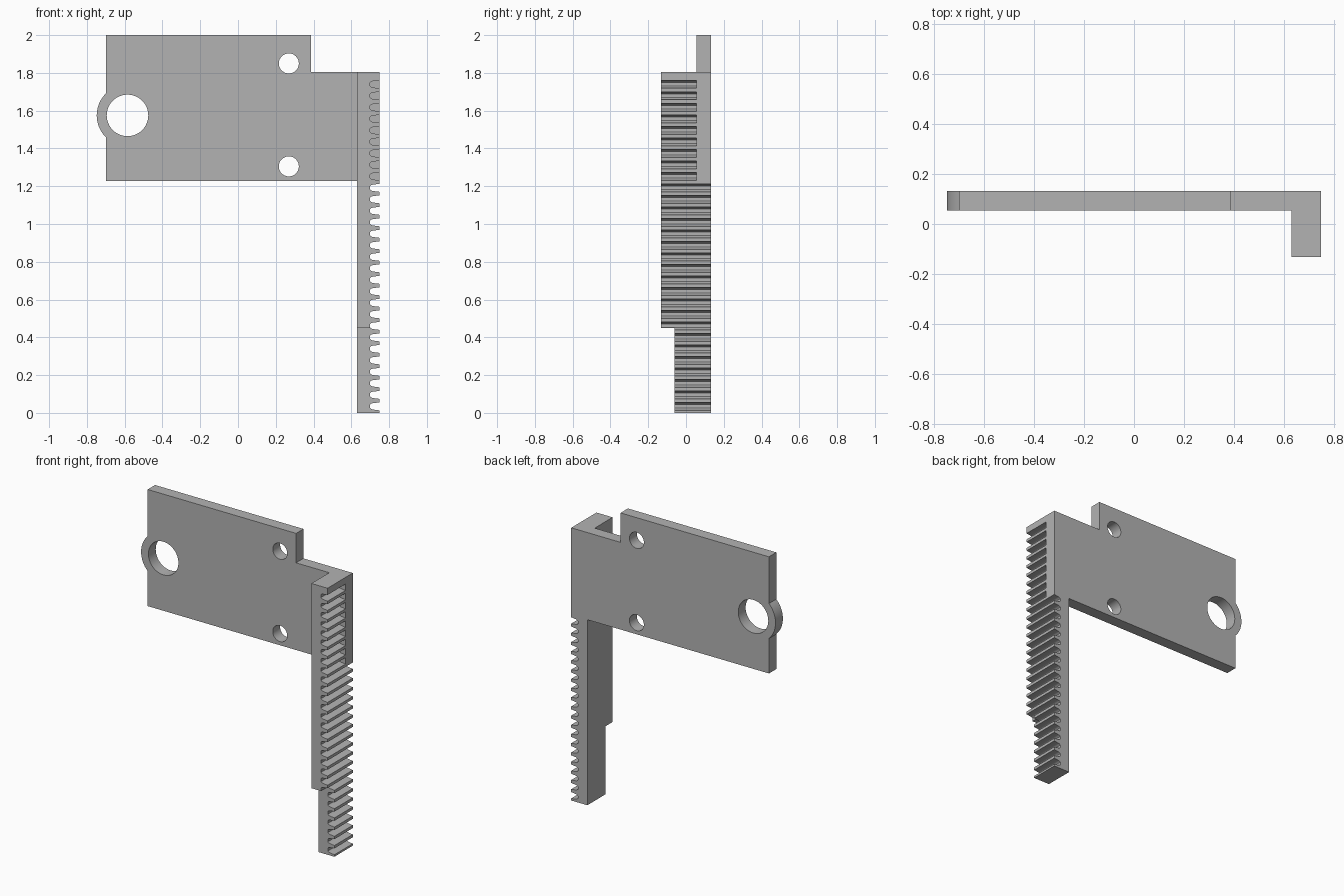
import bpy
import bmesh
from math import cos, sin, acos, tau

cube = bpy.data.objects.get("Cube")
if cube:
    bpy.data.objects.remove(cube, do_unlink=True)

grey = bpy.data.materials.new("plain grey")
grey.use_nodes = True
grey.diffuse_color = (0.45, 0.45, 0.45, 1)
grey.node_tree.nodes["Principled BSDF"].inputs["Base Color"].default_value = grey.diffuse_color

FRONT, BACK, PLATE_FRONT = -0.132, 0.132, 0.055
SIDE, TIP, ROOT = 0.63, 0.748, 0.70
PLATE_BOTTOM, SHOULDER = 1.228, 1.805


def extrude(name, outline, y0, y1):
    """Extrude a closed (x, z) outline along y."""
    bm = bmesh.new()
    face = bm.faces.new([bm.verts.new((x, y0, z)) for x, z in outline])
    moved = bmesh.ops.extrude_face_region(bm, geom=[face])["geom"]
    verts = [v for v in moved if isinstance(v, bmesh.types.BMVert)]
    bmesh.ops.translate(bm, vec=(0, y1 - y0, 0), verts=verts)
    bmesh.ops.recalc_face_normals(bm, faces=bm.faces)
    mesh = bpy.data.meshes.new(name)
    bm.to_mesh(mesh)
    bm.free()
    mesh.materials.append(grey)
    obj = bpy.data.objects.new(name, mesh)
    bpy.context.collection.objects.link(obj)
    return obj


def select(obj):
    bpy.ops.object.select_all(action='DESELECT')
    obj.select_set(True)
    bpy.context.view_layer.objects.active = obj


def cut(obj, cutter):
    """Subtract the cutter and throw it away."""
    cutter.hide_render = True
    mod = obj.modifiers.new("cut", 'BOOLEAN')
    mod.operation, mod.solver, mod.object = 'DIFFERENCE', 'EXACT', cutter
    select(obj)
    bpy.ops.object.modifier_apply(modifier=mod.name)
    bpy.data.objects.remove(cutter, do_unlink=True)


def arc(x, z, r, start, end, n):
    angles = [start + (end - start) * i / n for i in range(n + 1)]
    return [(x + r * cos(a), z + r * sin(a)) for a in angles]


def box(x0, x1, z0, z1):
    return [(x0, z0), (x1, z0), (x1, z1), (x0, z1)]


# Mounting plate: notched corner and a round lug on the left edge
EDGE, LUG_X, LUG_Z, LUG_R = -0.70, -0.585, 1.575, 0.163
half = acos((LUG_X - EDGE) / LUG_R)
lug = arc(LUG_X, LUG_Z, LUG_R, tau / 2 - half, tau / 2 + half, 20)
plate = extrude("mounting_plate", [
    (EDGE, PLATE_BOTTOM), (TIP, PLATE_BOTTOM), (TIP, SHOULDER),
    (0.387, SHOULDER), (0.387, 2), (EDGE, 2)] + lug, PLATE_FRONT, BACK)

# Lug hole and two screw holes
for x, z, r in ((LUG_X, LUG_Z, 0.11), (0.269, 1.85, 0.053), (0.269, 1.305, 0.053)):
    cut(plate, extrude("hole_cutter", arc(x, z, r, 0, tau, 48)[:-1], -0.3, 0.3))

# Gear rack: tapered teeth with rounded roots
gap = [(TIP, -0.021), (0.715, -0.017), (0.706, -0.0145), (ROOT, -0.009)]
gap += [(x, -z) for x, z in reversed(gap)]
outline = [(SIDE, 0), (TIP, 0)]
for i in range(29):
    outline += [(x, 0.0345 + 0.0609 * i + z) for x, z in gap]
outline += [(TIP, SHOULDER), (SIDE, SHOULDER)]
rack = extrude("gear_rack", outline, FRONT, BACK)

# Narrow lower end, and the seat for the plate
cut(rack, extrude("step_cutter", box(0.5, 1, -0.1, 0.45), -0.3, -0.06))
cut(rack, extrude("seat_cutter", box(0.5, 1, PLATE_BOTTOM, 2), PLATE_FRONT, 0.3))

for part in (plate, rack):
    select(part)
    bpy.ops.object.shade_smooth_by_angle(angle=0.5)
